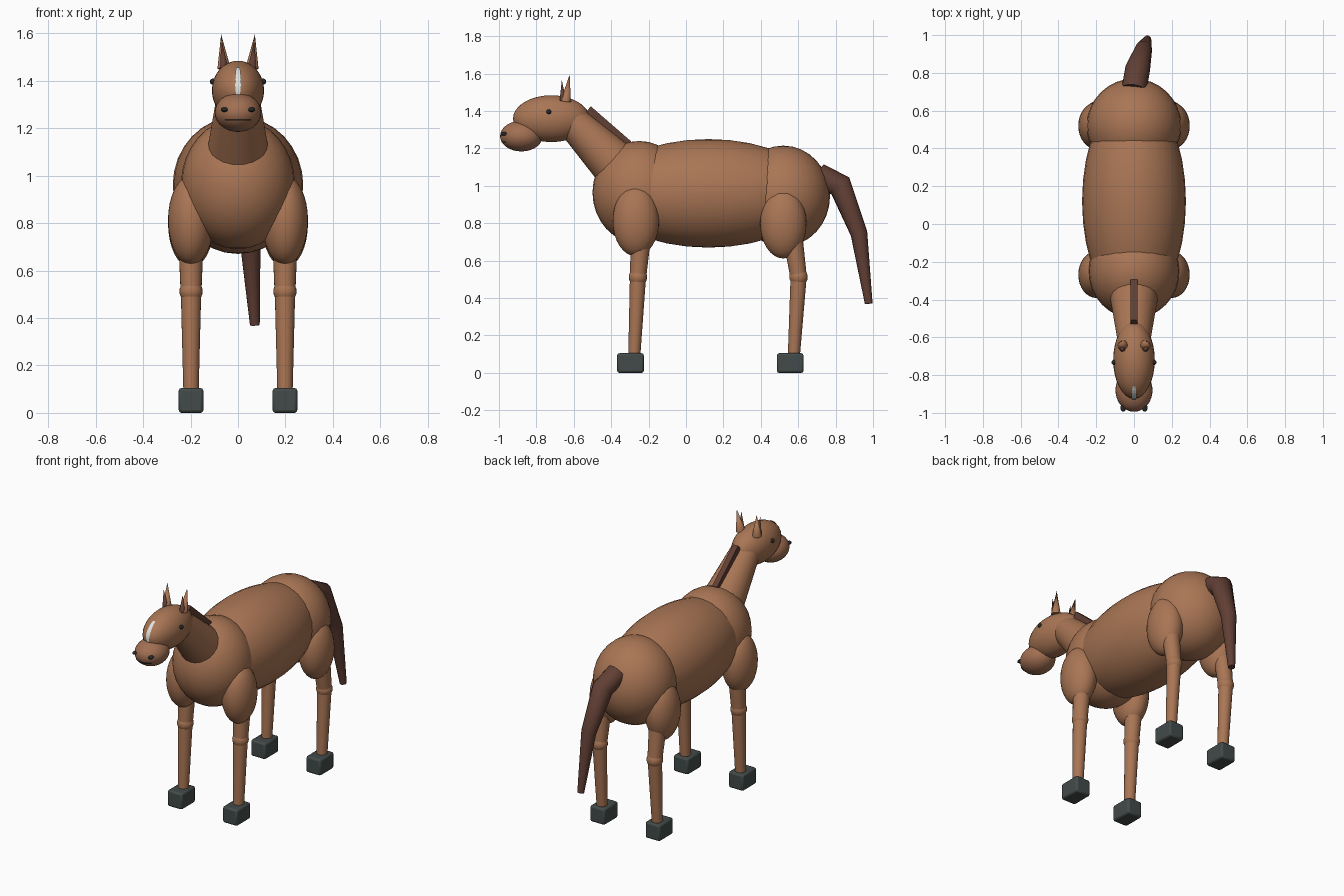
import bpy
import math
from mathutils import Vector

cube = bpy.data.objects.get("Cube")
if cube:
    bpy.data.objects.remove(cube, do_unlink=True)


def material(name, rgb):
    m = bpy.data.materials.new(name)
    m.use_nodes = True
    m.diffuse_color = (*rgb, 1)
    m.node_tree.nodes["Principled BSDF"].inputs["Base Color"].default_value = (*rgb, 1)
    return m


COAT = material("chestnut coat", (0.40, 0.18, 0.09))
MUZZLE = material("muzzle brown", (0.36, 0.16, 0.085))
HAIR = material("dark brown hair", (0.12, 0.05, 0.035))
HOOF = material("hoof grey", (0.055, 0.07, 0.067))
DARK = material("eye black", (0.02, 0.022, 0.024))
WHITE = material("blaze white", (0.75, 0.75, 0.72))


def finish(name, mat, angle=50):
    ob = bpy.context.object
    ob.name = name
    ob.data.materials.append(mat)
    bpy.ops.object.shade_smooth_by_angle(angle=math.radians(angle))
    return ob


def ellipsoid(name, center, radii, mat, tilt=0, segments=32):
    bpy.ops.mesh.primitive_uv_sphere_add(segments=segments, ring_count=segments // 2, location=center)
    ob = bpy.context.object
    ob.scale = radii
    ob.rotation_euler.x = math.radians(tilt)
    return finish(name, mat)


def taper(name, start, end, r1, r2, mat, sides=24):
    a, b = Vector(start), Vector(end)
    bpy.ops.mesh.primitive_cone_add(vertices=sides, radius1=r1, radius2=r2,
                                    depth=(b - a).length, location=(a + b) / 2)
    bpy.context.object.rotation_euler = (b - a).to_track_quat('Z', 'Y').to_euler()
    return finish(name, mat)


def box(name, center, size, mat, tilt=0, bevel=0.0):
    bpy.ops.mesh.primitive_cube_add(size=1, location=center)
    ob = bpy.context.object
    ob.scale = size
    ob.rotation_euler.x = math.radians(tilt)
    bpy.ops.object.transform_apply(location=False, rotation=False, scale=True)
    if bevel:
        mod = ob.modifiers.new("rounded edges", 'BEVEL')
        mod.width, mod.segments = bevel, 2
    return finish(name, mat, 30)


def tube(name, points, radii, mat, depth=1.0, resolution=4):
    curve = bpy.data.curves.new(name, 'CURVE')
    curve.dimensions = '3D'
    curve.bevel_depth, curve.bevel_resolution = depth, resolution
    curve.use_fill_caps = True
    spline = curve.splines.new('POLY')
    spline.points.add(len(points) - 1)
    for p, co, r in zip(spline.points, points, radii):
        p.co = (*co, 1)
        p.radius = r
    curve.materials.append(mat)
    ob = bpy.data.objects.new(name, curve)
    bpy.context.collection.objects.link(ob)
    return ob


def front_y(center, radii, x, z):
    """Front surface of an ellipsoid at a given x and z."""
    k = 1 - ((x - center[0]) / radii[0]) ** 2 - ((z - center[2]) / radii[2]) ** 2
    return center[1] - radii[1] * math.sqrt(max(k, 0))


# Trunk
ellipsoid("barrel", (0, 0.12, 0.96), (0.275, 0.58, 0.29), COAT)
ellipsoid("chest", (0, -0.25, 0.965), (0.24, 0.25, 0.275), COAT)
ellipsoid("rump", (0, 0.52, 0.945), (0.25, 0.25, 0.27), COAT)

# Neck and mane
taper("neck", (0, -0.30, 1.035), (0, -0.64, 1.375), 0.142, 0.083, COAT)
box("mane", (0, -0.424, 1.305), (0.036, 0.285, 0.07), HAIR, tilt=-41)

# Head
HEAD, HEAD_R = (0, -0.72, 1.359), (0.11, 0.205, 0.125)
NOSE, NOSE_R = (0, -0.88, 1.266), (0.098, 0.114, 0.082)
ellipsoid("head", HEAD, HEAD_R, COAT)
ellipsoid("muzzle", NOSE, NOSE_R, MUZZLE)

# Mouth line wrapped on the muzzle
xs = [-0.054 + 0.012 * i for i in range(10)]
tube("mouth", [(x, front_y(NOSE, NOSE_R, x, 1.234), 1.234) for x in xs],
     [1] * len(xs), DARK, depth=0.003, resolution=1)

# Blaze: a thin strip wrapped on the forehead
rows = [1.34 + 0.0125 * i for i in range(10)]
verts = []
for i, z in enumerate(rows):
    half = 0.006 + 0.007 * math.sin(math.pi * (i + 1) / 11)
    verts += [(x, front_y(HEAD, HEAD_R, x, z) - 0.004, z + 0.002) for x in (-half, half)]
faces = [(2 * i, 2 * i + 1, 2 * i + 3, 2 * i + 2) for i in range(len(rows) - 1)]
mesh = bpy.data.meshes.new("blaze")
mesh.from_pydata(verts, [], faces)
mesh.materials.append(WHITE)
bpy.context.collection.objects.link(bpy.data.objects.new("blaze", mesh))

# Tail
tube("tail", [(0, 0.71, 1.055), (0.02, 0.825, 1.0), (0.05, 0.925, 0.745), (0.071, 0.977, 0.37)],
     [0.066, 0.066, 0.046, 0.021], HAIR)

# Paired parts
for side, s in (("left", 1), ("right", -1)):
    ellipsoid(side + "_eye", (s * 0.106, -0.733, 1.396), (0.013,) * 3, DARK, segments=16)
    ellipsoid(side + "_nostril", (s * 0.057, -0.972, 1.278), (0.015, 0.021, 0.01), DARK, segments=16)
    taper(side + "_ear", (s * 0.059, -0.643, 1.452), (s * 0.071, -0.622, 1.595), 0.028, 0.0, COAT, 16)
    taper(side + "_inner_ear", (s * 0.06, -0.658, 1.455), (s * 0.068, -0.664, 1.565), 0.018, 0.0, HAIR, 12)

    # Legs: thigh y, thigh z, top y, knee y, hoof y
    for end, thigh_y, thigh_z, top_y, knee_y, foot_y, hoof_y in (
            ("front", -0.268, 0.812, -0.235, -0.257, -0.277, -0.297),
            ("rear", 0.52, 0.80, 0.56, 0.602, 0.576, 0.557)):
        name = end + "_" + side
        x = s * 0.198
        ellipsoid(name + "_thigh", (x, thigh_y, thigh_z), (0.097, 0.124, 0.188), COAT)
        taper(name + "_upper_leg", (x, top_y, 0.8), (x, knee_y, 0.51), 0.056, 0.044, COAT)
        ellipsoid(name + "_knee", (x, knee_y, 0.512), (0.049,) * 3, COAT, segments=24)
        taper(name + "_lower_leg", (x, knee_y, 0.512), (x, foot_y, 0.08), 0.043, 0.032, COAT)
        box(name + "_hoof", (x, hoof_y, 0.0525), (0.104, 0.143, 0.105), HOOF, bevel=0.012)
